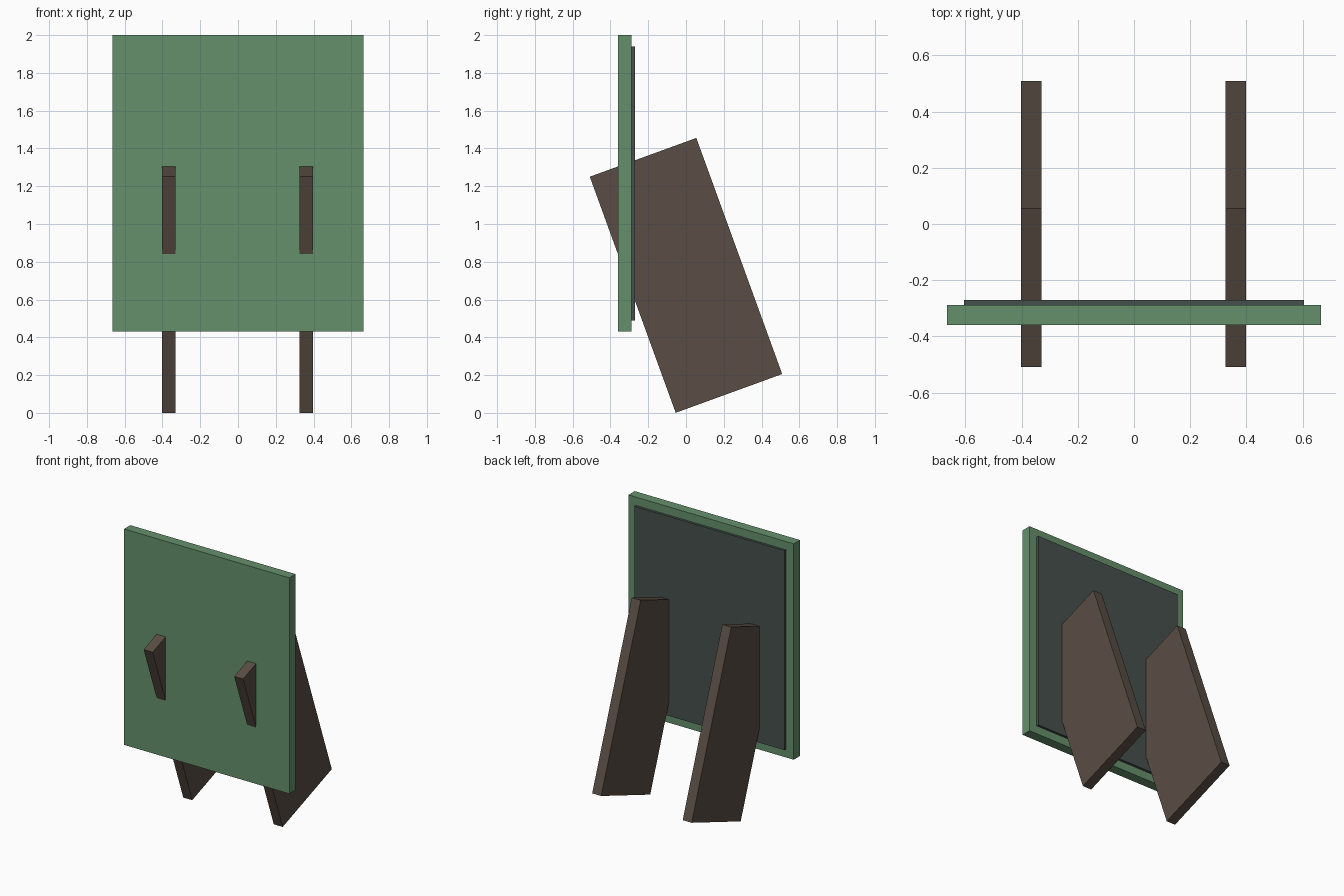
import bpy
from math import radians

if "Cube" in bpy.data.objects:
    bpy.data.objects.remove(bpy.data.objects["Cube"])


def material(name, rgb):
    mat = bpy.data.materials.new(name)
    mat.diffuse_color = (*rgb, 1)
    mat.use_nodes = True
    mat.node_tree.nodes["Principled BSDF"].inputs["Base Color"].default_value = mat.diffuse_color
    return mat


def box(name, size, center, mat, tilt=0):
    bpy.ops.mesh.primitive_cube_add(size=1)
    ob = bpy.context.object
    ob.name = name
    ob.scale = size
    bpy.ops.object.transform_apply(location=False, rotation=False, scale=True)
    ob.location = center
    ob.rotation_euler.x = radians(tilt)
    ob.data.materials.append(mat)
    return ob


green = material("green", (0.13, 0.28, 0.15))
slate = material("slate", (0.06, 0.08, 0.07))
brown = material("brown", (0.10, 0.075, 0.058))

# Upright board
box("board", (1.33, 0.072, 1.57), (0, -0.324, 1.215), green)

# Thin raised panel on the back of the board
box("back_panel", (1.208, 0.036, 1.45), (0, -0.288, 1.215), slate)

# Two tilted plank legs passing through the board
for side, x in (("left", -0.366), ("right", 0.362)):
    box(side + "_leg", (0.072, 0.6, 1.33), (x, 0, 0.728), brown, tilt=20)
